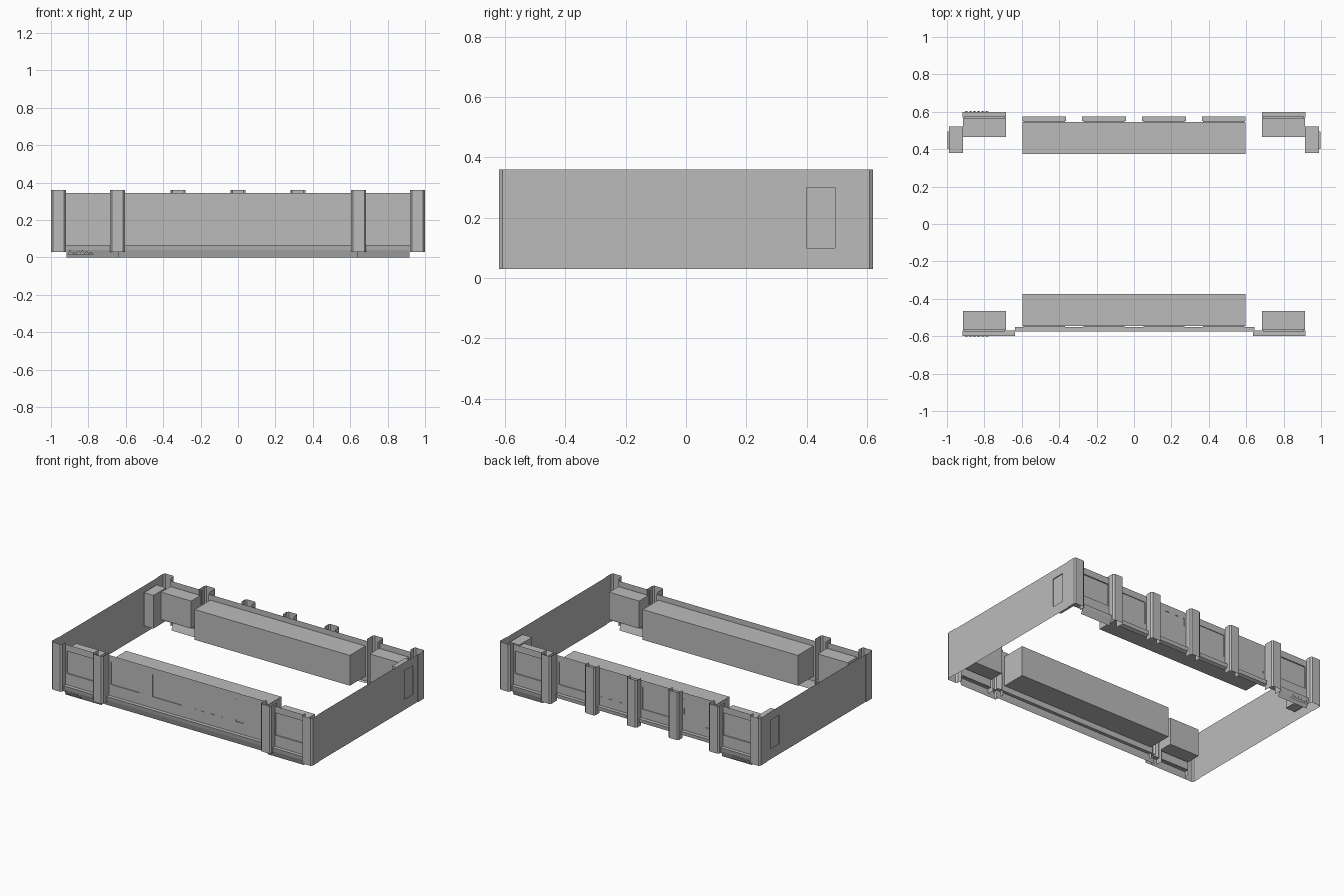
import bpy, bmesh, random

if "Cube" in bpy.data.objects:
    bpy.data.objects.remove(bpy.data.objects["Cube"])

stone = bpy.data.materials.new("plain_grey")
stone.use_nodes = True
GREY = (0.5, 0.5, 0.5, 1)
stone.diffuse_color = GREY
stone.node_tree.nodes["Principled BSDF"].inputs["Base Color"].default_value = GREY


def finish(name, bm):
    me = bpy.data.meshes.new(name)
    bm.to_mesh(me)
    bm.free()
    me.materials.append(stone)
    ob = bpy.data.objects.new(name, me)
    bpy.context.collection.objects.link(ob)
    return ob


def face(bm, pts):
    bm.faces.new([bm.verts.new(p) for p in pts])


def box(name, x0, x1, y0, y1, z0, z1):
    bm = bmesh.new()
    bmesh.ops.create_cube(bm, size=1)
    for v in bm.verts:
        v.co.x = x1 if v.co.x > 0 else x0
        v.co.y = y1 if v.co.y > 0 else y0
        v.co.z = z1 if v.co.z > 0 else z0
    return finish(name, bm)


def strip(name, path, z0, z1, close=False):
    """Upright shell following a plan path."""
    bm = bmesh.new()
    for (ax, ay), (bx, by) in zip(path, path[1:]):
        face(bm, [(ax, ay, z0), (bx, by, z0), (bx, by, z1), (ax, ay, z1)])
    bmesh.ops.remove_doubles(bm, verts=bm.verts, dist=1e-5)
    return finish(name, bm)


def profile_run(name, x0, x1, section):
    """Shell with a (y, z) section running along x."""
    bm = bmesh.new()
    for (ay, az), (by, bz) in zip(section, section[1:]):
        face(bm, [(x0, ay, az), (x1, ay, az), (x1, by, bz), (x0, by, bz)])
    bmesh.ops.remove_doubles(bm, verts=bm.verts, dist=1e-5)
    return finish(name, bm)


def pierced_wall(name, place, u0, u1, z0, z1, holes, h0, h1, reveal):
    """Flat wall with openings between h0 and h1, each with a short reveal."""
    bm = bmesh.new()
    us = sorted({u0, u1, *[u for h in holes for u in h]})
    zs = [z0, h0, h1, z1]
    for a, b in zip(us, us[1:]):
        for c, d in zip(zs, zs[1:]):
            if (a, b) in holes and c == h0:
                rim = [(a, c), (b, c), (b, d), (a, d)]
                for p, q in zip(rim, rim[1:] + rim[:1]):
                    face(bm, [place(*p, 0), place(*q, 0),
                              place(*q, reveal), place(*p, reveal)])
            else:
                face(bm, [place(u, z, 0) for u, z in [(a, c), (b, c), (b, d), (a, d)]])
    bmesh.ops.remove_doubles(bm, verts=bm.verts, dist=1e-5)
    return finish(name, bm)


BASE, TOP, WALL_TOP = 0.03, 0.36, 0.345
SILL, HEAD = 0.145, 0.30
INNER, OUTER = 0.55, 0.575
BAYS = [-0.48, -0.16, 0.16, 0.48]
HALF = 0.11


def long_wall(side):
    return lambda y: (lambda u, z, r: (u, side * (y - r), z))


def pilaster(name, x, back, front, side):
    path = [(-0.04, back), (-0.04, front - 0.01), (-0.03, front),
            (0.03, front), (0.04, front - 0.01), (0.04, back)]
    strip(name, [(x + u, side * v) for u, v in path], BASE, TOP)


for side, label in ((-1, "front"), (1, "back")):
    plane = long_wall(side)
    # central wall and the solid room behind its windows
    pierced_wall(label + "_centre_wall", plane(INNER), -0.61, 0.61, 0.065, WALL_TOP,
                 [(c - HALF, c + HALF) for c in BAYS], SILL, HEAD, 0.005)
    ys = sorted((side * 0.375, side * 0.545))
    box(label + "_centre_room", -0.595, 0.595, *ys, 0.10, 0.31)

    for sx, end in ((-1, "right"), (1, "left")):
        # end bays
        hole = tuple(sorted((sx * 0.69, sx * 0.91)))
        lo, hi = sorted((sx * 0.68, sx * 0.92))
        pierced_wall(f"{label}_{end}_bay_wall", plane(OUTER), lo, hi, 0.065, WALL_TOP,
                     [hole], SILL, HEAD, 0.008)
        ys = sorted((side * 0.465, side * 0.567))
        box(f"{label}_{end}_bay_room", *sorted((sx * 0.685, sx * 0.915)), *ys, 0.12, 0.31)
        # sloping skirt under the end bay
        inner_end = 0.635 if side < 0 else 0.685
        profile_run(f"{label}_{end}_skirt", *sorted((sx * inner_end, sx * 0.917)),
                    [(side * 0.57, 0.067), (side * 0.6, 0.067),
                     (side * 0.595, 0.04), (side * 0.58, 0)])
        # large pilaster and corner pier
        pilaster(f"{label}_{end}_pilaster", sx * 0.645, INNER, 0.62, side)
        pier = [(0.92, OUTER), (0.92, 0.61), (0.93, 0.62), (0.99, 0.62),
                (1.0, 0.608), (1.0, 0.545), (0.996, 0.545)]
        strip(f"{label}_{end}_corner_pier", [(sx * x, side * y) for x, y in pier], BASE, TOP)

# front central skirt
profile_run("front_centre_skirt", -0.635, 0.645,
            [(-INNER, 0.067), (-0.575, 0.067), (-0.57, 0.04), (-0.557, 0)])

# back ledges and slim pilasters
for i, c in enumerate(BAYS):
    profile_run(f"back_ledge_{i}", c - 0.117, c + 0.117,
                [(INNER, 0.085), (0.575, 0.085), (0.572, 0.06), (INNER, 0.05)])
for i, x in enumerate((-0.32, 0, 0.32)):
    pilaster(f"back_slim_pilaster_{i}", x, INNER, 0.6, 1)

# end walls, each with one window and a room behind it
for sx, end in ((-1, "right"), (1, "left")):
    pierced_wall(end + "_end_wall", lambda u, z, r: (sx * (0.996 - r), u, z),
                 -0.55, 0.55, BASE, TOP, [(0.4, 0.495)], 0.10, 0.30, 0.006)
    box(end + "_end_room", *sorted((sx * 0.915, sx * 0.988)), 0.38, 0.52, 0.09, 0.32)


def boards(name, side, c, gaps):
    """Upright ragged boards closing a window except for narrow gaps."""
    bm = bmesh.new()
    y = side * (INNER + 0.001)
    edges = [-HALF] + [g for pair in gaps for g in pair] + [HALF]
    for a, b in zip(edges[::2], edges[1::2]):
        la, lb = (random.uniform(-0.006, 0.006) for _ in range(2))
        face(bm, [(c + a, y, SILL), (c + b, y, SILL),
                  (c + b + lb, y, HEAD), (c + a + la, y, HEAD)])
    finish(name, bm)


def broken_panel(name, side, c):
    """Broken pane: two leaning sheets with a ragged gap between them."""
    bm = bmesh.new()
    y = side * (INNER + 0.001)
    upper = [(-0.11, HEAD), (0.11, HEAD), (0.11, 0.24), (0.06, 0.20), (0.01, 0.19), (-0.11, 0.16)]
    lower = [(-0.06, SILL), (0.11, SILL), (0.11, 0.195), (0.05, 0.195), (0, 0.175)]
    for shape in (upper, lower):
        face(bm, [(c + u, y, z) for u, z in shape])
    finish(name, bm)


random.seed(3)
GAPS = [(-0.105, -0.098), (-0.055, -0.035), (0.02, 0.045), (0.1, 0.106)]
boards("front_boards", -1, 0.16, GAPS)
boards("back_boards", 1, 0.16, GAPS)
broken_panel("front_broken_panel", -1, 0.48)
broken_panel("back_broken_panel", 1, -0.48)

# ragged rubble on the skirt near the right end
for side, label in ((-1, "front"), (1, "back")):
    bm = bmesh.new()
    for i in range(6):
        x = -0.91 + i * 0.022
        h = random.uniform(0.03, 0.05)
        face(bm, [(x, side * 0.597, 0.015), (x + 0.03, side * 0.597, 0.015),
                  (x + 0.012, side * 0.604, h)])
    finish(label + "_rubble", bm)
